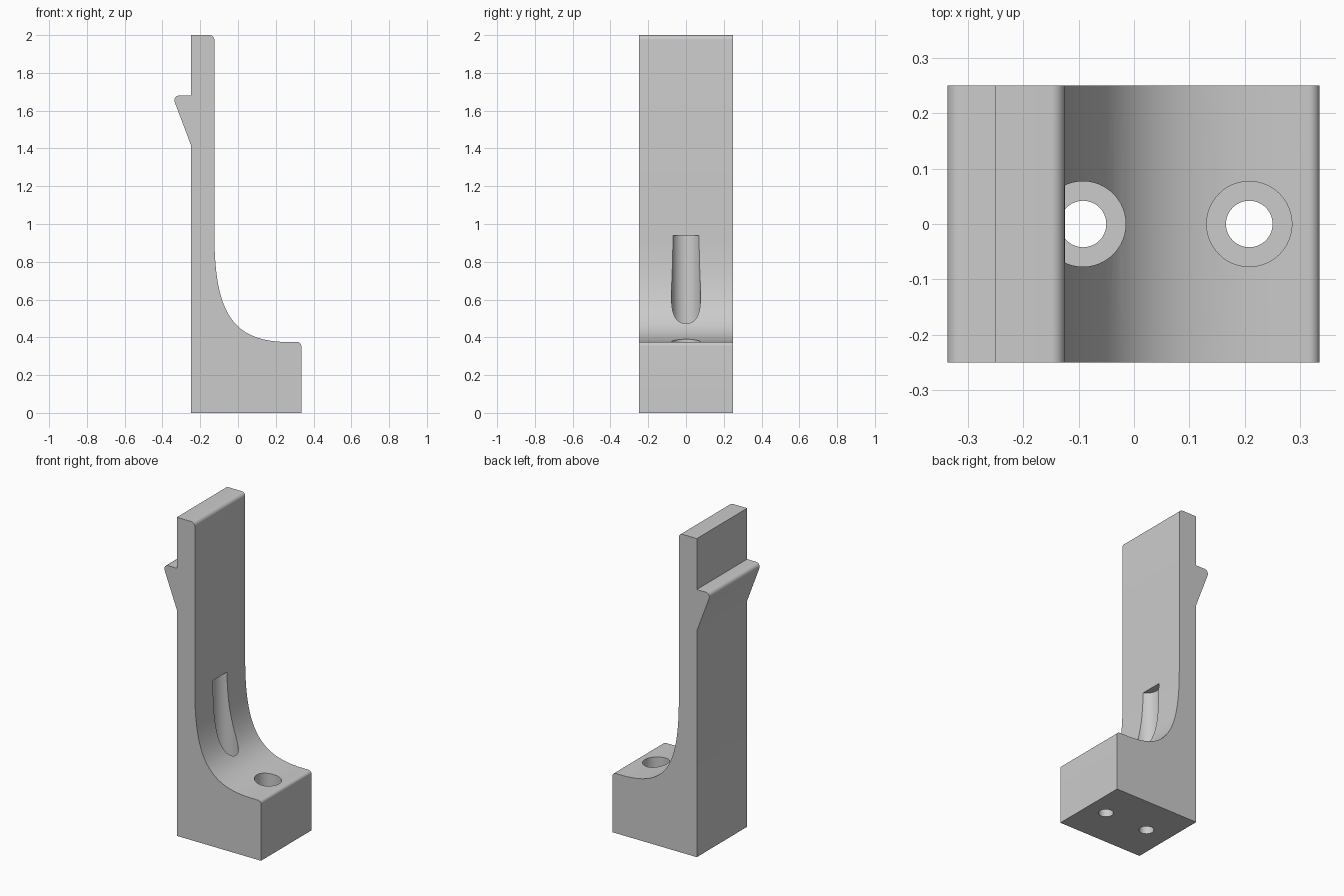
import bpy
import bmesh
import math
from mathutils import Vector
from mathutils.geometry import interpolate_bezier

cube = bpy.data.objects.get("Cube")
if cube:
    bpy.data.objects.remove(cube, do_unlink=True)

DEPTH = 0.5
ARM_X, BACK_X, FOOT_X = -0.125, -0.25, 0.335
FOOT_Z = 0.375

grey = bpy.data.materials.new("plain grey")
grey.use_nodes = True
colour = (0.6, 0.6, 0.6, 1)
grey.diffuse_color = colour
grey.node_tree.nodes["Principled BSDF"].inputs["Base Color"].default_value = colour


def link(name, bm):
    bmesh.ops.recalc_face_normals(bm, faces=bm.faces)
    mesh = bpy.data.meshes.new(name)
    bm.to_mesh(mesh)
    bm.free()
    mesh.materials.append(grey)
    obj = bpy.data.objects.new(name, mesh)
    bpy.context.collection.objects.link(obj)
    return obj


def fillet(before, corner, after, radius, steps=8):
    """Arc that rounds a profile corner."""
    a, c, b = Vector(before), Vector(corner), Vector(after)
    u, v = (a - c).normalized(), (b - c).normalized()
    half = u.angle(v) / 2
    centre = c + (u + v).normalized() * radius / math.sin(half)
    start = (c + u * radius / math.tan(half) - centre).normalized()
    end = (c + v * radius / math.tan(half) - centre).normalized()
    return [centre + start.slerp(end, i / steps) * radius for i in range(steps + 1)]


def cylinder(name, x, radius, bottom, top):
    bm = bmesh.new()
    bmesh.ops.create_cone(bm, cap_ends=True, segments=48, radius1=radius,
                          radius2=radius, depth=top - bottom)
    bmesh.ops.translate(bm, verts=bm.verts, vec=(x, 0, (top + bottom) / 2))
    obj = link(name, bm)
    obj.hide_render = True
    return obj


# Side profile: foot, sweeping inner curve, upright arm and hooked catch
sweep = interpolate_bezier(Vector((0.275, FOOT_Z)), Vector((-0.025, FOOT_Z)),
                           Vector((ARM_X, 0.52)), Vector((ARM_X, 0.95)), 33)
profile = [Vector((BACK_X, 0)), Vector((FOOT_X, 0))]
profile += fillet((FOOT_X, 0), (FOOT_X, FOOT_Z), (0, FOOT_Z), 0.02)
profile += [p.to_2d() for p in sweep]
profile += fillet((ARM_X, 1), (ARM_X, 2), (BACK_X, 2), 0.025)
profile += [Vector((BACK_X, 2)), Vector((BACK_X, 1.68))]
profile += fillet((BACK_X, 1.68), (-0.348, 1.68), (BACK_X, 1.42), 0.025)
profile += [Vector((BACK_X, 1.42))]

bm = bmesh.new()
side = bm.faces.new([bm.verts.new((p.x, -DEPTH / 2, p.y)) for p in profile])
moved = bmesh.ops.extrude_face_region(bm, geom=[side], use_keep_orig=True)
verts = [v for v in moved["geom"] if isinstance(v, bmesh.types.BMVert)]
bmesh.ops.translate(bm, verts=verts, vec=(0, DEPTH, 0))
bracket = link("clip_bracket", bm)

# Two counterbored screw holes
cutters = []
for label, x in (("inner", -0.092), ("outer", 0.208)):
    cutters.append(cylinder(label + "_screw_hole_cutter", x, 0.042, -0.1, 0.5))
    cutters.append(cylinder(label + "_head_recess_cutter", x, 0.077, 0.2, 0.94))

bpy.context.view_layer.objects.active = bracket
bracket.select_set(True)
for cutter in cutters:
    cut = bracket.modifiers.new(cutter.name, "BOOLEAN")
    cut.operation = "DIFFERENCE"
    cut.solver = "EXACT"
    cut.object = cutter
    bpy.ops.object.modifier_apply(modifier=cut.name)
for cutter in cutters:
    bpy.data.objects.remove(cutter, do_unlink=True)

bpy.ops.object.shade_smooth_by_angle(angle=math.radians(30))
